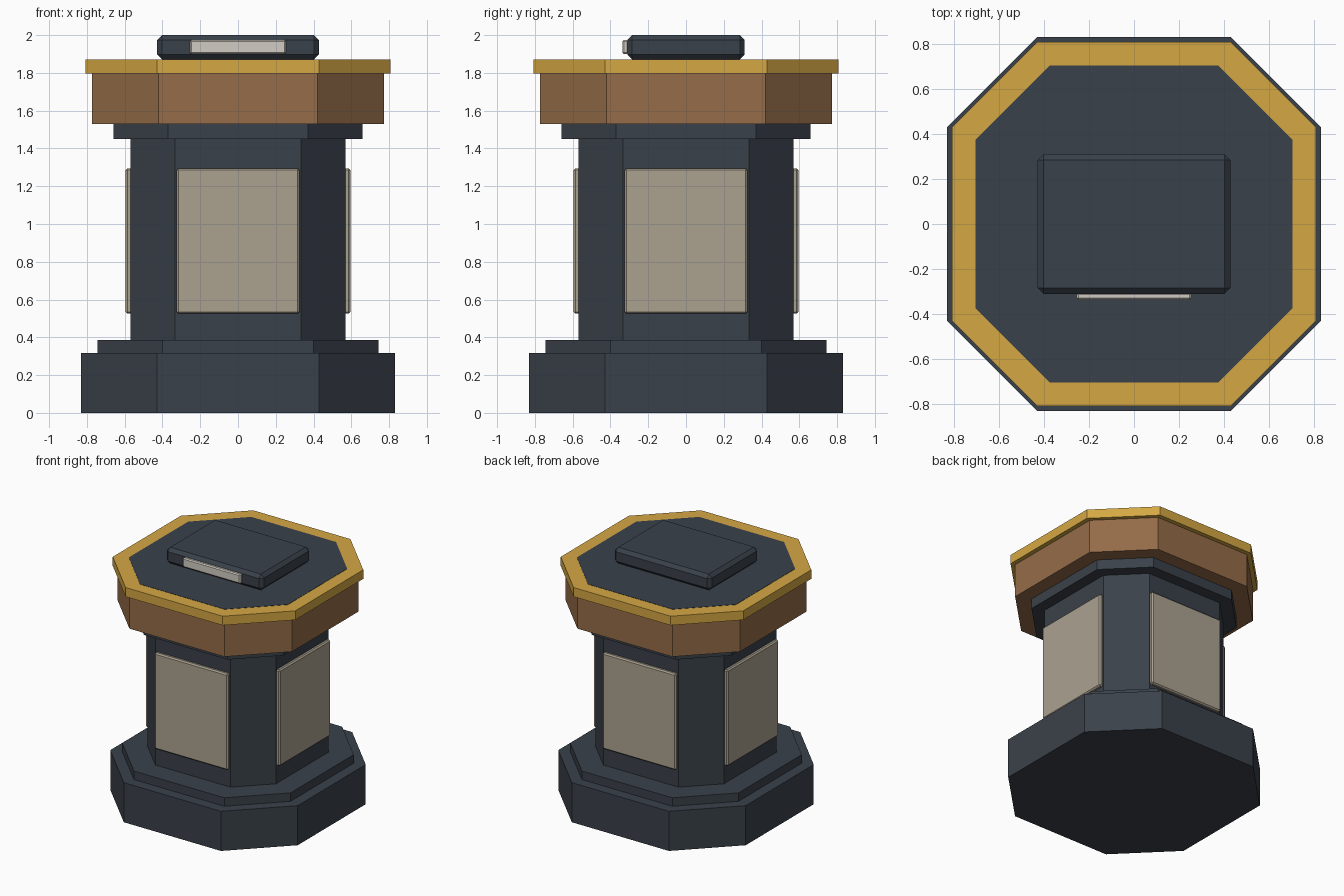
import bpy, bmesh
from math import pi
from mathutils import Matrix

if "Cube" in bpy.data.objects:
    bpy.data.objects.remove(bpy.data.objects["Cube"])


def material(name, rgb):
    m = bpy.data.materials.new(name)
    m.diffuse_color = (*rgb, 1)
    m.use_nodes = True
    m.node_tree.nodes["Principled BSDF"].inputs["Base Color"].default_value = m.diffuse_color
    return m


SLATE = material("slate", (0.042, 0.053, 0.068))
WOOD = material("wood", (0.30, 0.15, 0.065))
GOLD = material("gold", (0.66, 0.39, 0.057))
STONE = material("stone", (0.41, 0.36, 0.28))
PALE = material("pale", (0.64, 0.60, 0.54))


def finish(name, bm, mat):
    bmesh.ops.recalc_face_normals(bm, faces=bm.faces)
    me = bpy.data.meshes.new(name)
    bm.to_mesh(me)
    bm.free()
    me.materials.append(mat)
    ob = bpy.data.objects.new(name, me)
    bpy.context.collection.objects.link(ob)
    return ob


def outline(r, c):
    """Chamfered square: flats at distance r, each flat 2c long."""
    return [(r, -c), (r, c), (c, r), (-c, r), (-r, c), (-r, -c), (-c, -r), (c, -r)]


def octagon(name, r, c, z0, z1, mat, hole=None):
    bm = bmesh.new()

    def loop(r, c, z):
        return [bm.verts.new((x, y, z)) for x, y in outline(r, c)]

    def bridge(a, b):
        for i in range(8):
            j = (i + 1) % 8
            bm.faces.new((a[i], a[j], b[j], b[i]))

    low, high = loop(r, c, z0), loop(r, c, z1)
    bridge(low, high)
    if hole:
        low_in, high_in = loop(*hole, z0), loop(*hole, z1)
        bridge(high, high_in)
        bridge(high_in, low_in)
        bridge(low_in, low)
    else:
        bm.faces.new(low)
        bm.faces.new(high)
    return finish(name, bm, mat)


def box(name, x, y, z, bevel, mat, turn=0):
    """Bevelled box from (min, max) ranges, turned about the z axis."""
    bm = bmesh.new()
    bmesh.ops.create_cube(bm, size=1)
    for v in bm.verts:
        v.co = [a + (b - a) * (t + 0.5) for (a, b), t in zip((x, y, z), v.co)]
    bmesh.ops.bevel(bm, geom=bm.edges[:], offset=bevel, segments=1,
                    affect='EDGES', profile=0.5)
    bm.transform(Matrix.Rotation(turn, 4, 'Z'))
    return finish(name, bm, mat)


# Stacked pedestal
octagon("base", 0.83, 0.43, 0, 0.317, SLATE)
octagon("base_step", 0.745, 0.40, 0.317, 0.385, SLATE)
octagon("column", 0.57, 0.333, 0.385, 1.45, SLATE)
octagon("collar", 0.66, 0.37, 1.45, 1.53, SLATE)
octagon("wood_band", 0.773, 0.42, 1.53, 1.797, WOOD)

# Gold rim with the dark table top set inside it
octagon("gold_rim", 0.808, 0.43, 1.797, 1.87, GOLD, hole=(0.704, 0.375))
octagon("table_top", 0.704, 0.375, 1.797, 1.872, SLATE)

# Side panels on the four main faces
for i, side in enumerate(("front", "right", "back", "left")):
    box("panel_" + side, (-0.325, 0.325), (-0.595, -0.56), (0.525, 1.295),
        0.01, STONE, i * pi / 2)

# Block on top with its blank label plate
box("top_block", (-0.428, 0.428), (-0.311, 0.311), (1.872, 2.0), 0.026, SLATE)
box("label_plate", (-0.255, 0.255), (-0.337, -0.305), (1.9, 1.974), 0.008, PALE)
